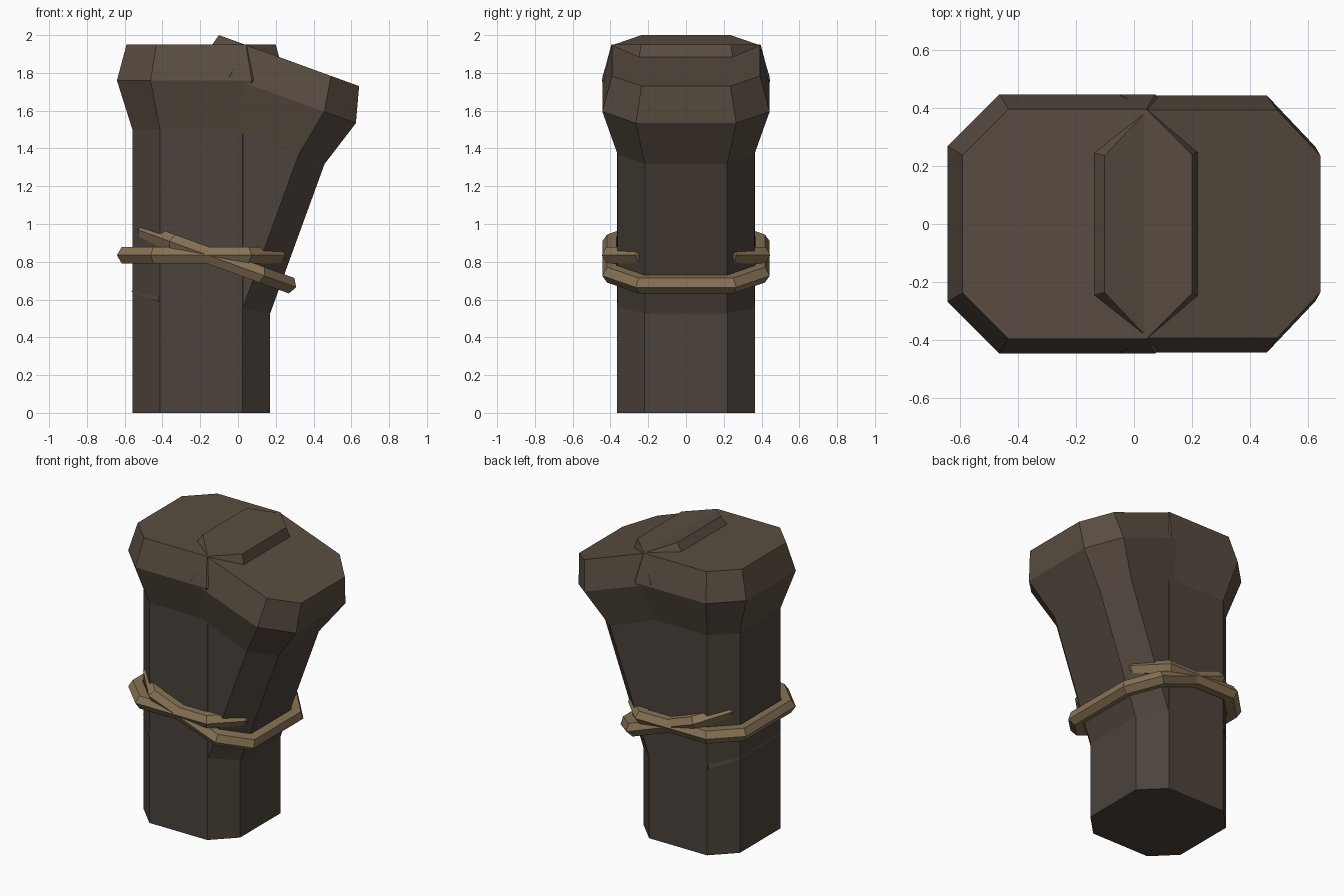
import bpy, bmesh
from math import radians, sin, cos, pi
from mathutils import Matrix, Vector

if "Cube" in bpy.data.objects:
    bpy.data.objects.remove(bpy.data.objects["Cube"])

FLAT = 0.6  # half length of an octagon's straight side, relative to its half width


def material(name, rgb):
    m = bpy.data.materials.new(name)
    m.diffuse_color = (*rgb, 1)
    m.use_nodes = True
    m.node_tree.nodes["Principled BSDF"].inputs["Base Color"].default_value = m.diffuse_color
    return m


bark = material("dark_wood", (0.072, 0.055, 0.044))
head = material("worn_wood", (0.098, 0.073, 0.052))
rope = material("rope", (0.24, 0.17, 0.09))


def octagon_stack(name, profile, mats, matrix, closed=False, head_from=99):
    """Stack octagons of (half width, height); close into a ring or cap the ends."""
    bm = bmesh.new()
    loops = []
    for half, z in profile:
        f = half * FLAT
        pts = [(half, -f), (half, f), (f, half), (-f, half),
               (-half, f), (-half, -f), (-f, -half), (f, -half)]
        loops.append([bm.verts.new((x, y, z)) for x, y in pts])
    n = len(loops)
    for i in range(n if closed else n - 1):
        a, b = loops[i], loops[(i + 1) % n]
        for j in range(8):
            k = (j + 1) % 8
            face = bm.faces.new((a[j], a[k], b[k], b[j]))
            face.material_index = int(i >= head_from)
    if not closed:
        bm.faces.new(loops[0][::-1])
        bm.faces.new(loops[-1]).material_index = len(mats) - 1
    bmesh.ops.recalc_face_normals(bm, faces=bm.faces)
    me = bpy.data.meshes.new(name)
    bm.to_mesh(me)
    bm.free()
    for m in mats:
        me.materials.append(m)
    ob = bpy.data.objects.new(name, me)
    ob.matrix_world = matrix
    bpy.context.collection.objects.link(ob)
    return ob


def post_and_rope(prefix, length, matrix):
    # Post with a flared, bevelled head; local z = 0 is the top
    octagon_stack(prefix + "_post",
                  [(0.364, -length), (0.364, -0.45), (0.446, -0.19), (0.395, 0)],
                  [bark, head], matrix, head_from=1)
    # Hexagonal rope band around the post
    r = 0.05
    section = [(0.396 + r * cos(i * pi / 3), -1.115 + r * sin(i * pi / 3))
               for i in range(6)]
    octagon_stack(prefix + "_rope", section, [rope], matrix, closed=True)


# Upright post and the one leaning out of it
post_and_rope("upright", 1.95, Matrix.Translation((-0.195, 0, 1.95)))
post_and_rope("leaning", 1.435,
              Matrix.Translation((0.27, 0, 1.865)) @ Matrix.Rotation(radians(20), 4, 'Y')
              @ Matrix.Scale(0.993, 4, Vector((0, 1, 0))))
